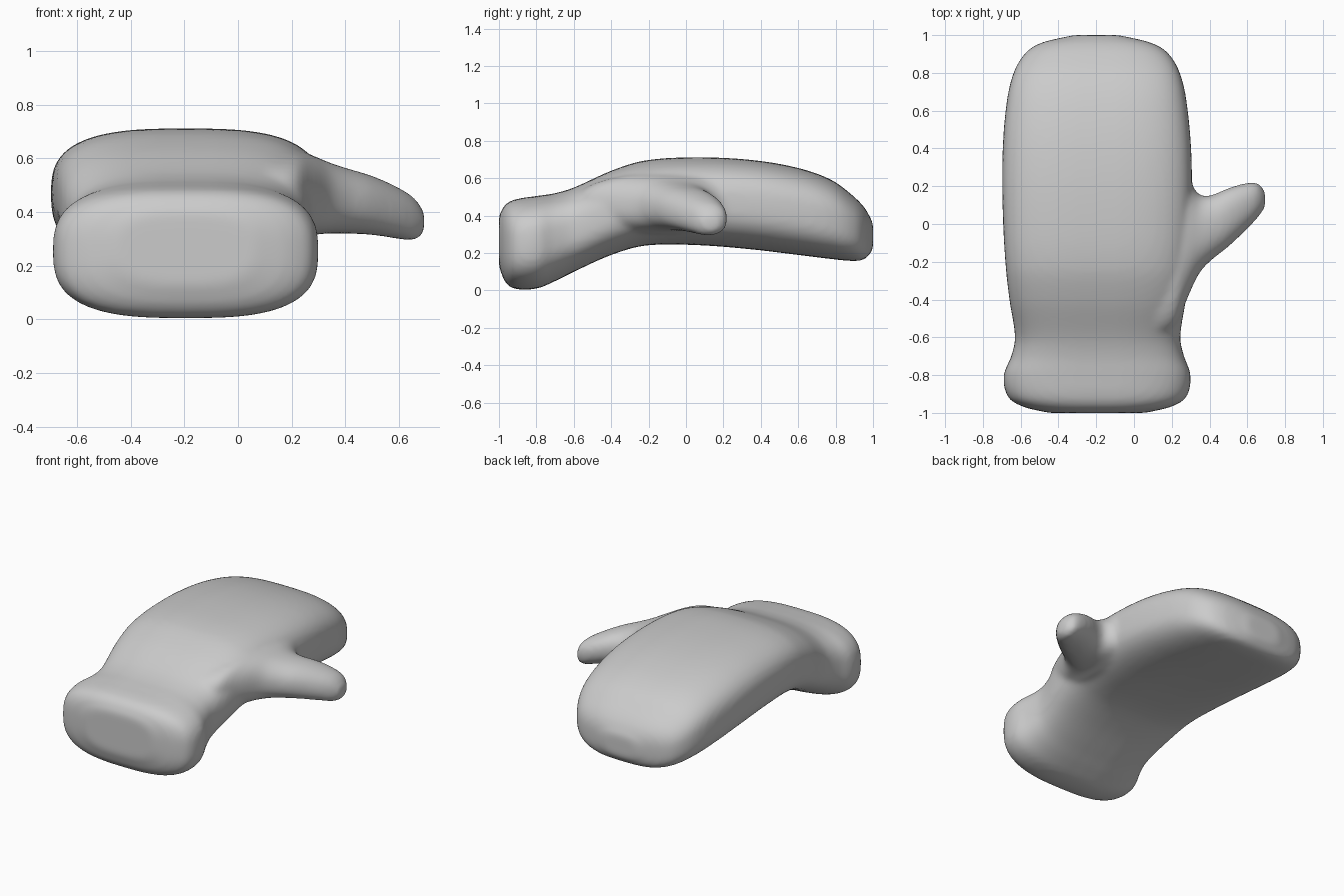
import bpy, bmesh
from math import cos, sin, pi, copysign

if "Cube" in bpy.data.objects:
    bpy.data.objects.remove(bpy.data.objects["Cube"])

SIDES = 48

def spline(rows, steps=5):
    """Catmull-Rom interpolation through station rows."""
    out = []
    for i in range(len(rows) - 1):
        p = [rows[max(i - 1, 0)], rows[i], rows[i + 1], rows[min(i + 2, len(rows) - 1)]]
        t1, t2 = p[1][0], p[2][0]
        for s in range(steps):
            u = s / steps
            row = [t1 + (t2 - t1) * u]
            for k in range(1, 5):
                def slope(a, b):
                    return (b[k] - a[k]) / (b[0] - a[0]) * (t2 - t1)
                m1, m2 = slope(p[0], p[2]), slope(p[1], p[3])
                row.append((2*u**3 - 3*u**2 + 1) * p[1][k] + (u**3 - 2*u**2 + u) * m1
                           + (3*u**2 - 2*u**3) * p[2][k] + (u**3 - u**2) * m2)
            out.append(row)
    return out + [list(rows[-1])]

def loft(bm, rows, axis, power):
    """Skin rounded-box sections; each row is position, side min/max, z min/max."""
    rings = []
    for t, a0, a1, z0, z1 in spline(rows):
        ring = []
        for i in range(SIDES):
            c, s = cos(2 * pi * i / SIDES), sin(2 * pi * i / SIDES)
            a = (a0 + a1) / 2 + (a1 - a0) / 2 * copysign(abs(c) ** (2 / power), c)
            z = (z0 + z1) / 2 + (z1 - z0) / 2 * copysign(abs(s) ** (2 / power), s)
            ring.append(bm.verts.new((a, t, z) if axis == 'y' else (t, a, z)))
        rings.append(ring)
    for r, q in zip(rings, rings[1:]):
        for i in range(SIDES):
            j = (i + 1) % SIDES
            bm.faces.new((r[i], r[j], q[j], q[i]))
    bm.faces.new(rings[0])
    bm.faces.new(rings[-1])

# Cuff, palm and fingers: y, x min, x max, z min, z max
hand = [
    (-1.00, -0.45, 0.06, 0.13, 0.40),
    (-0.97, -0.58, 0.19, 0.05, 0.455),
    (-0.92, -0.665, 0.275, 0.01, 0.485),
    (-0.80, -0.69, 0.30, 0.01, 0.505),
    (-0.70, -0.65, 0.265, 0.05, 0.52),
    (-0.60, -0.63, 0.245, 0.10, 0.55),
    (-0.40, -0.66, 0.275, 0.19, 0.64),
    (-0.22, -0.68, 0.29, 0.24, 0.695),
    (0.05, -0.695, 0.305, 0.243, 0.712),
    (0.35, -0.697, 0.305, 0.22, 0.698),
    (0.60, -0.68, 0.285, 0.19, 0.655),
    (0.78, -0.645, 0.25, 0.168, 0.59),
    (0.90, -0.58, 0.185, 0.158, 0.50),
    (0.96, -0.49, 0.09, 0.17, 0.435),
    (1.00, -0.32, -0.08, 0.22, 0.36),
]
# Thumb with flared root: x, y min, y max, z min, z max
thumb = [
    (0.12, -0.60, 0.32, 0.30, 0.62),
    (0.22, -0.54, 0.30, 0.30, 0.625),
    (0.28, -0.40, 0.25, 0.315, 0.61),
    (0.34, -0.27, 0.16, 0.32, 0.585),
    (0.40, -0.20, 0.15, 0.32, 0.565),
    (0.50, -0.12, 0.19, 0.315, 0.535),
    (0.60, -0.025, 0.218, 0.30, 0.49),
    (0.66, 0.04, 0.215, 0.295, 0.45),
    (0.695, 0.09, 0.17, 0.325, 0.40),
]

bm = bmesh.new()
loft(bm, hand, 'y', 2.9)
loft(bm, thumb, 'x', 2.3)
bmesh.ops.recalc_face_normals(bm, faces=bm.faces)
mesh = bpy.data.meshes.new("mitten")
bm.to_mesh(mesh)
bm.free()
mitten = bpy.data.objects.new("mitten", mesh)
bpy.context.collection.objects.link(mitten)

# Fuse thumb and hand into one soft skin
remesh = mitten.modifiers.new("fuse", 'REMESH')
remesh.mode = 'VOXEL'
remesh.voxel_size = 0.016
remesh.use_smooth_shade = True
smooth = mitten.modifiers.new("soften", 'SMOOTH')
smooth.factor = 0.5
smooth.iterations = 10
